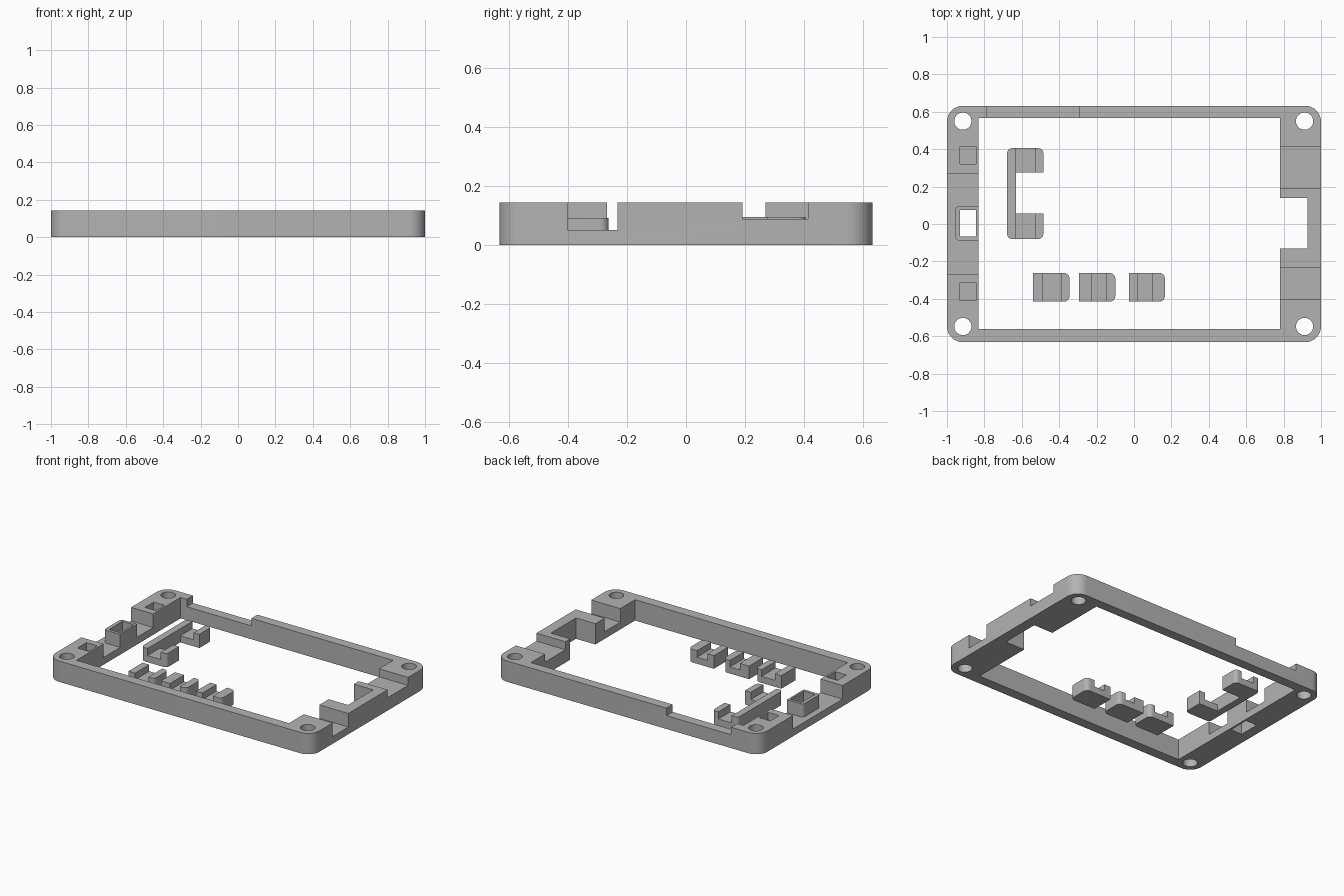
import bpy, bmesh, math

old = bpy.data.objects.get("Cube")
if old:
    bpy.data.objects.remove(old)

GREY = (0.45, 0.45, 0.45, 1)
mat = bpy.data.materials.new("plain grey")
mat.use_nodes = True
mat.diffuse_color = GREY
mat.node_tree.nodes["Principled BSDF"].inputs["Base Color"].default_value = GREY

HEIGHT = 0.143
CLIP_TOP = 0.09


def prism(name, x0, x1, y0, y1, z0, z1, left_r=0, right_r=0, steps=8):
    """Upright block whose left and right corners may be rounded."""
    points = []
    corners = ((x1, y1, -1, -1, right_r, 0), (x0, y1, 1, -1, left_r, 1),
               (x0, y0, 1, 1, left_r, 2), (x1, y0, -1, 1, right_r, 3))
    for x, y, sx, sy, r, quarter in corners:
        count = steps if r else 0
        for i in range(count + 1):
            a = (quarter + i / max(count, 1)) * math.pi / 2
            points.append((x + sx * r + r * math.cos(a), y + sy * r + r * math.sin(a), z0))
    bm = bmesh.new()
    face = bm.faces.new([bm.verts.new(p) for p in points])
    top = bmesh.ops.extrude_face_region(bm, geom=[face])["geom"]
    bmesh.ops.translate(bm, vec=(0, 0, z1 - z0),
                        verts=[g for g in top if isinstance(g, bmesh.types.BMVert)])
    bmesh.ops.recalc_face_normals(bm, faces=bm.faces)
    mesh = bpy.data.meshes.new(name)
    bm.to_mesh(mesh)
    bm.free()
    mesh.materials.append(mat)
    obj = bpy.data.objects.new(name, mesh)
    bpy.context.scene.collection.objects.link(obj)
    return obj


def combine(obj, others, operation="DIFFERENCE"):
    """Cut or join helper solids and bake the result."""
    for other in others:
        mod = obj.modifiers.new("solid", "BOOLEAN")
        mod.operation = operation
        mod.solver = "EXACT"
        mod.object = other
        other.hide_render = True
    bpy.context.view_layer.update()
    graph = bpy.context.evaluated_depsgraph_get()
    mesh = bpy.data.meshes.new_from_object(obj.evaluated_get(graph))
    obj.modifiers.clear()
    obj.data = mesh
    for other in others:
        bpy.data.objects.remove(other)


def cutter(x0, x1, y0, y1, z0=-0.1, z1=0.3, r=0):
    return prism("cutter", x0, x1, y0, y1, z0, z1, r, r, 12)


# Frame with rounded corners, screw holes and wall openings
frame = prism("frame", -1, 1, -0.632, 0.632, 0, HEIGHT, 0.085, 0.085, 12)
cuts = [
    cutter(-0.832, 0.78, -0.562, 0.566),            # main opening
    cutter(0.7, 0.927, -0.132, 0.14),               # right bay
    cutter(0.7, 1.1, -0.402, -0.233, 0.05),         # right front notch
    cutter(0.7, 1.1, 0.192, 0.414, 0.088),          # right rear notch
    cutter(-1.1, -0.8, -0.268, 0.27, 0.05),         # left wide notch
    cutter(-0.785, -0.295, 0.5, 0.7, 0.092),        # rear notch
    cutter(-0.93, -0.845, 0.32, 0.415, 0.09),       # rear pocket
    cutter(-0.93, -0.845, -0.41, -0.313, 0.09),     # front pocket
]
R = 0.046
for x in (-0.915, 0.912):
    for y in (-0.548, 0.55):
        cuts.append(cutter(x - R, x + R, y - R, y + R, r=R * 0.999))
combine(frame, cuts)

# Hollow post in the left wall
combine(frame, [prism("post", -0.955, -0.832, -0.088, 0.095, 0.03, 0.14, 0.02, 0)], "UNION")
combine(frame, [cutter(-0.93, -0.845, -0.068, 0.076)])

# Row of loose channel clips: outer ends and channel sides along x
clips = [(-0.54, -0.49, -0.39, -0.345), (-0.295, -0.225, -0.15, -0.10),
         (-0.028, 0.02, 0.10, 0.165)]
parts = [frame]
for number, (x0, c0, c1, x1) in enumerate(clips, 1):
    clip = prism(f"channel_clip_{number}", x0, x1, -0.415, -0.262, 0, CLIP_TOP, 0, 0.03)
    combine(clip, [cutter(c0, c1, -0.5, -0.2, 0.045)])
    parts.append(clip)

# Double clip joined by a long bar
double = prism("double_clip", -0.678, -0.485, -0.08, 0.405, 0, 0.094, 0.025, 0.025)
combine(double, [cutter(-0.63, -0.4, 0.055, 0.275),
                 cutter(-0.63, -0.53, -0.2, 0.5, 0.045)])
parts.append(double)

# Smooth the rounded corners, keep edges sharp
bpy.ops.object.select_all(action="DESELECT")
for obj in parts:
    obj.select_set(True)
bpy.context.view_layer.objects.active = frame
bpy.ops.object.shade_smooth_by_angle(angle=math.radians(30))
